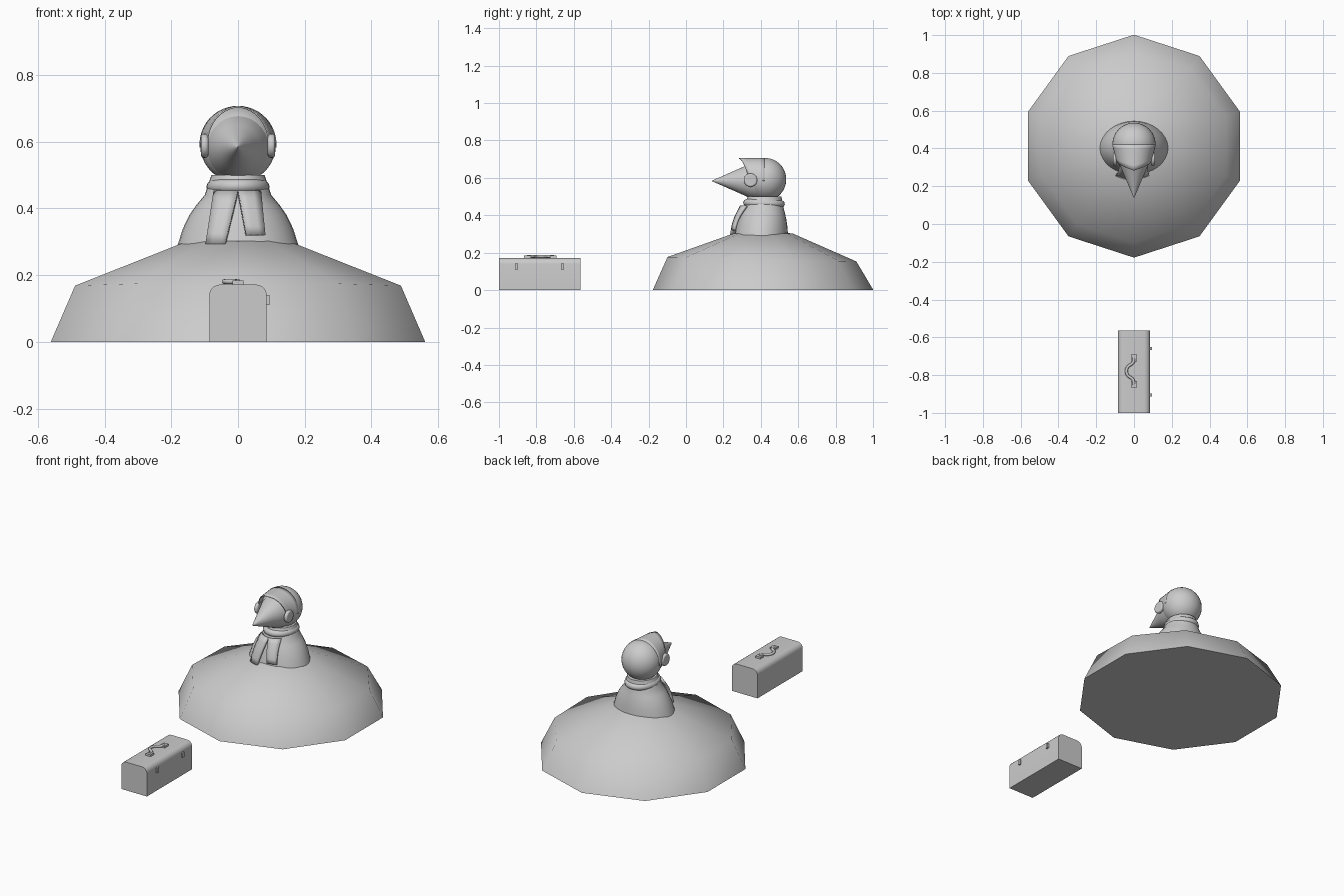
import bpy, math
from math import sin, cos, pi, radians, sqrt

if "Cube" in bpy.data.objects:
    bpy.data.objects.remove(bpy.data.objects["Cube"])


def finish(ob, angle=50):
    bpy.ops.object.select_all(action='DESELECT')
    ob.select_set(True)
    bpy.context.view_layer.objects.active = ob
    bpy.ops.object.mode_set(mode='EDIT')
    bpy.ops.mesh.select_all(action='SELECT')
    bpy.ops.mesh.normals_make_consistent(inside=False)
    bpy.ops.object.mode_set(mode='OBJECT')
    bpy.ops.object.shade_smooth_by_angle(angle=radians(angle))
    return ob


def loft(name, rings, closed=True, angle=50):
    """Skin equal-length rings of points; closed rings get end caps."""
    n = len(rings[0])
    verts = [p for r in rings for p in r]
    faces = []
    for i in range(len(rings) - 1):
        for j in range(n if closed else n - 1):
            k = (j + 1) % n
            faces.append((i * n + j, i * n + k, (i + 1) * n + k, (i + 1) * n + j))
    if closed:
        faces += [tuple(range(n)), tuple(range(len(verts) - n, len(verts)))]
    me = bpy.data.meshes.new(name)
    me.from_pydata(verts, [], faces)
    ob = bpy.data.objects.new(name, me)
    bpy.context.collection.objects.link(ob)
    return finish(ob, angle)


def box(name, loc, size):
    bpy.ops.mesh.primitive_cube_add(size=1, location=loc)
    ob = bpy.context.object
    ob.name = name
    ob.scale = size
    return ob


def solidify(ob, t):
    m = ob.modifiers.new("thickness", 'SOLIDIFY')
    m.thickness = t
    m.offset = 0
    return ob


# Ten-sided mound
rings = []
for r, z, back in ((0.59, 0, 0), (0.505, 0.165, 0.012), (0.16, 0.302, 0), (0.02, 0.32, 0)):
    ring = []
    for k in range(10):
        a = pi / 2 + k * pi / 5
        s = sin(a)
        ring.append(((r + back * .7) * cos(a), 0.412 + (r - back * s * .5) * s, z - back * s))
    rings.append(ring)
loft("mound", rings)

# Body rising from the mound: z, half width, half depth, centre y
BODY = [(0.26, 0.19, 0.148, 0.40), (0.30, 0.178, 0.142, 0.403), (0.34, 0.165, 0.136, 0.406),
        (0.38, 0.146, 0.127, 0.409), (0.41, 0.125, 0.118, 0.411), (0.44, 0.10, 0.108, 0.414),
        (0.50, 0.08, 0.09, 0.42)]
loft("body", [[(rx * cos(2 * pi * k / 32), cy + ry * sin(2 * pi * k / 32), z)
               for k in range(32)] for z, rx, ry, cy in BODY])


def body_front(x, z):
    for a, b in zip(BODY, BODY[1:]):
        if z <= b[0]:
            t = (z - a[0]) / (b[0] - a[0])
            rx, ry, cy = (a[i] + (b[i] - a[i]) * t for i in (1, 2, 3))
            return cy - ry * sqrt(max(0, 1 - (x / rx) ** 2))


# Scarf loop and its two tails
bpy.ops.mesh.primitive_torus_add(location=(0, 0.417, 0.464), rotation=(radians(-2), 0, 0),
                                 major_segments=32, minor_segments=10,
                                 major_radius=0.077, minor_radius=0.02)
scarf = bpy.context.object
scarf.name = "scarf_loop"
scarf.scale = (0.98, 1.15, 1.05)
finish(scarf)
for side, tl, tr, bl, br, zt, zb in (("left", -0.07, 0.0, -0.095, -0.038, 0.45, 0.293),
                                     ("right", 0.0, 0.066, 0.024, 0.08, 0.45, 0.32)):
    rows = []
    for i in range(6):
        t = i / 5
        z = zt + (zb - zt) * t
        l, r = tl + (bl - tl) * t, tr + (br - tr) * t
        xs = [l + (r - l) * j / 3 for j in range(4)]
        rows.append([(x, body_front(x, z) - 0.014 - 0.008 * sin(pi * t * .7), z) for x in xs])
    solidify(loft("scarf_tail_" + side, rows, closed=False), 0.014)

# Head
bpy.ops.mesh.primitive_uv_sphere_add(segments=32, ring_count=18, radius=1, location=(0, 0.425, 0.592))
head = bpy.context.object
head.name = "head"
head.scale = (0.114, 0.111, 0.114)
finish(head)

# Pointed beak
loft("beak", [[(r * cos(2 * pi * k / 28), y, 0.584 + r * 1.03 * sin(2 * pi * k / 28)) for k in range(28)]
              for y, r in ((0.14, 0.002), (0.22, 0.036), (0.29, 0.066), (0.34, 0.088), (0.40, 0.099))])

# Cap brim, sweeping forward to a point at the top
brim = []
for i in range(6):
    t = i / 5
    row = []
    for j in range(25):
        a = radians(-95 + 190 * j / 24)
        u = abs(a) / radians(95)
        yf = 0.283 + 0.06 * u
        y = 0.42 + (yf - 0.42) * t
        r = 0.113 - 0.012 * t * u
        row.append((r * sin(a) * (1 - 0.1 * t), y, 0.592 + r * cos(a)))
    brim.append(row)
solidify(loft("cap_brim", brim, closed=False), 0.005)

# Ear pads
for s in (-1, 1):
    bpy.ops.mesh.primitive_cylinder_add(vertices=24, radius=0.036, depth=0.022,
                                        location=(s * 0.1, 0.345, 0.588), rotation=(0, pi / 2, 0))
    ear = bpy.context.object
    ear.name = "ear_pad"
    b = ear.modifiers.new("round", 'BEVEL')
    b.width, b.segments = 0.008, 3
    finish(ear)

# Toolbox with a rounded lid
prof = [(-0.086, 0), (-0.086, 0.138)]
for sx in (-1, 1):
    for k in range(6):
        a = radians(180 - 18 * k) if sx < 0 else radians(90 - 18 * k)
        prof.append((sx * 0.054 + 0.032 * cos(a), 0.14 + 0.032 * sin(a)))
prof.append((0.086, 0))
loft("toolbox", [[(x, y, z) for x, z in prof] for y in (-1.0, -0.565)], angle=30)

# Latches and handle mounts
for y in (-0.905, -0.66):
    box("toolbox_latch", (0.089, y, 0.126), (0.012, 0.016, 0.03))
for y in (-0.848, -0.71):
    box("handle_mount", (0, y, 0.177), (0.032, 0.036, 0.014))

# Curved handle lying on the lid
cu = bpy.data.curves.new("toolbox_handle", 'CURVE')
cu.dimensions = '3D'
cu.bevel_depth = 0.008
cu.bevel_resolution = 2
cu.resolution_u = 5
cu.use_fill_caps = True
sp = cu.splines.new('BEZIER')
pts = [(0, -0.85), (-0.005, -0.825), (-0.036, -0.797), (-0.036, -0.761), (-0.005, -0.733), (0, -0.708)]
sp.bezier_points.add(len(pts) - 1)
for p, (x, y) in zip(sp.bezier_points, pts):
    p.co = (x, y, 0.181)
    p.handle_left_type = p.handle_right_type = 'AUTO'
bpy.context.collection.objects.link(bpy.data.objects.new("toolbox_handle", cu))
